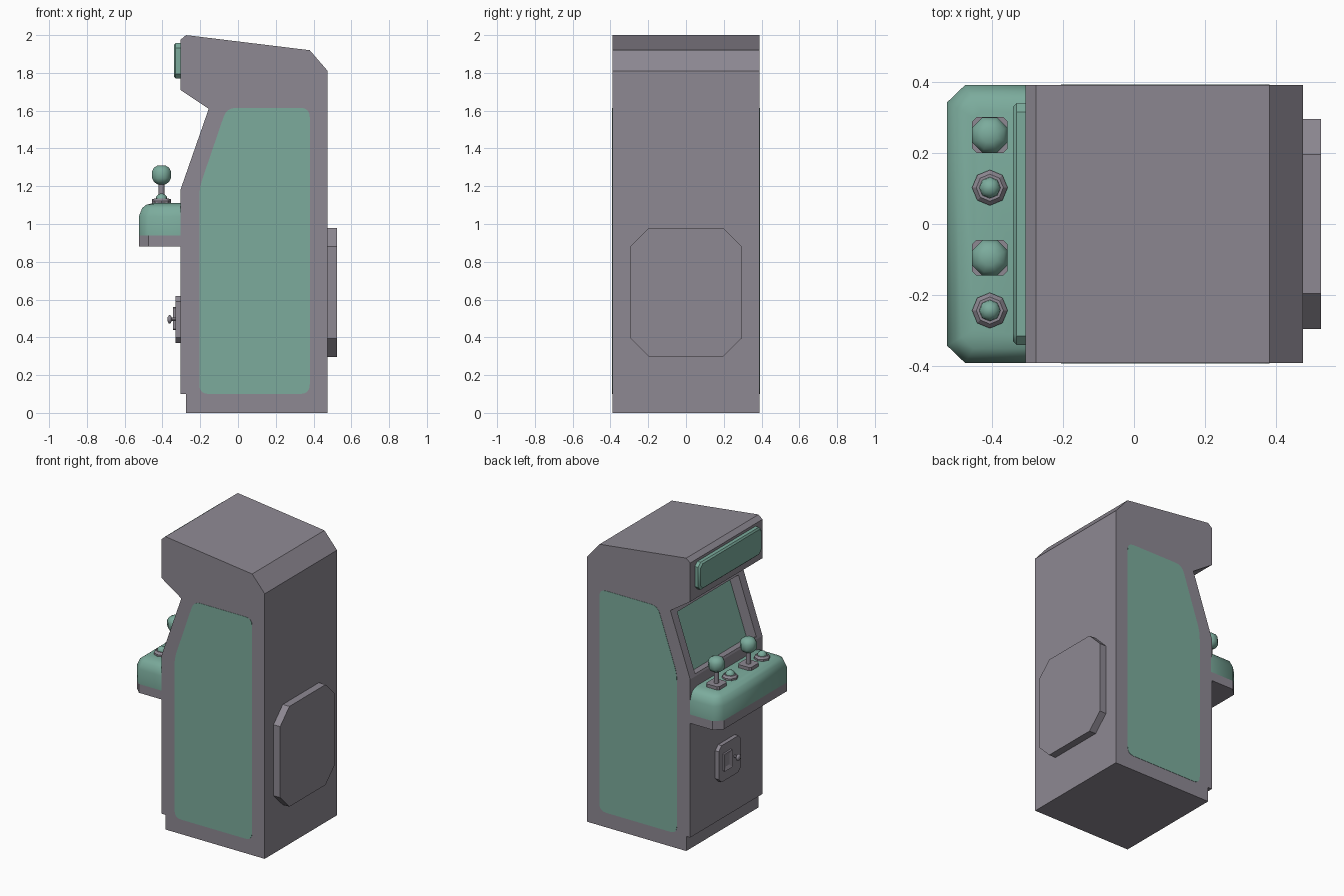
import bpy, bmesh, math
from mathutils import Vector, Matrix

if "Cube" in bpy.data.objects:
    bpy.data.objects.remove(bpy.data.objects["Cube"], do_unlink=True)


def material(name, rgb):
    m = bpy.data.materials.new(name)
    m.use_nodes = True
    m.diffuse_color = (*rgb, 1)
    m.node_tree.nodes["Principled BSDF"].inputs["Base Color"].default_value = (*rgb, 1)
    return m


GREY = material("warm grey", (0.27, 0.25, 0.29))
GREEN = material("sea green", (0.20, 0.41, 0.335))


def finish(name, bm, mats, smooth=0):
    bmesh.ops.recalc_face_normals(bm, faces=bm.faces)
    mesh = bpy.data.meshes.new(name)
    bm.to_mesh(mesh)
    bm.free()
    for m in mats:
        mesh.materials.append(m)
    ob = bpy.data.objects.new(name, mesh)
    bpy.context.collection.objects.link(ob)
    if smooth:
        bpy.ops.object.select_all(action="DESELECT")
        ob.select_set(True)
        bpy.context.view_layer.objects.active = ob
        bpy.ops.object.shade_smooth_by_angle(angle=math.radians(smooth))
    return ob


def loft(rings):
    """Skin a stack of equal-length point rings and cap both ends."""
    bm = bmesh.new()
    vs = [[bm.verts.new(p) for p in r] for r in rings]
    n = len(vs[0])
    for a, b in zip(vs, vs[1:]):
        for i in range(n):
            bm.faces.new((a[i], a[(i + 1) % n], b[(i + 1) % n], b[i]))
    bm.faces.new(vs[0])
    bm.faces.new(vs[-1])
    return bm


def turned(name, x, y, profile, mat, sides=8, phase=0.0, smooth=0, axis_x=False):
    """Stack of regular polygons, given as (radius, height)."""
    rings = []
    for r, h in profile:
        ring = []
        for i in range(sides):
            a = phase + math.tau * i / sides
            c, s = r * math.cos(a), r * math.sin(a)
            ring.append((h, y + c, x + s) if axis_x else (x + c, y + s, h))
        rings.append(ring)
    return finish(name, loft(rings), [mat], smooth)


def rounded(points, radius, steps=4):
    """Round every corner of a polygon with a quadratic curve."""
    out = []
    for i, p in enumerate(points):
        p, a, b = Vector(p), Vector(points[i - 1]), Vector(points[(i + 1) % len(points)])
        s, e = p + (a - p).normalized() * radius, p + (b - p).normalized() * radius
        for k in range(steps + 1):
            t = k / steps
            out.append(s * (1 - t) ** 2 + p * 2 * t * (1 - t) + e * t * t)
    return out


def chamfered(y0, y1, z0, z1, c):
    return [(y0 + c, z0), (y1 - c, z0), (y1, z0 + c), (y1, z1 - c),
            (y1 - c, z1), (y0 + c, z1), (y0, z1 - c), (y0, z0 + c)]


def plate(name, outline, x0, x1, mat):
    """Slab facing along x from a (y, z) outline."""
    return finish(name, loft([[(x, y, z) for y, z in outline] for x in (x0, x1)]), [mat])


# Cabinet body: side profile swept across the width
W = 0.39
LOW, HIGH = (-0.305, 1.18), (-0.155, 1.61)
profile = [(-0.275, 0), (0.475, 0), (0.475, 1.81), (0.38, 1.92), (-0.275, 2), (-0.305, 1.975),
           (-0.305, 1.71), HIGH, LOW, (-0.305, 0.1), (-0.275, 0.1)]
bm = loft([[(x, y, z) for x, z in profile] for y in (-W, W)])
bmesh.ops.recalc_face_normals(bm, faces=bm.faces)

# Recessed screen cut into the sloping face
low, up = Vector((LOW[0], 0, LOW[1])), Vector((HIGH[0] - LOW[0], 0, HIGH[1] - LOW[1])).normalized()
inward = Vector((up.z, 0, -up.x))
screen = min(bm.faces, key=lambda f: (f.calc_center_median() - (low + up * 0.228)).length)
bmesh.ops.inset_individual(bm, faces=[screen], thickness=0.02)


def place_screen(depth):
    for v in screen.verts:
        t = 0.425 if v.co.z > 1.4 else 0.015
        v.co = low + up * t + inward * depth + Vector((0, math.copysign(0.33, v.co.y), 0))


place_screen(0)
bmesh.ops.inset_individual(bm, faces=[screen], thickness=0.005)
place_screen(0.077)
screen.material_index = 1
finish("cabinet", bm, [GREY, GREEN])

# Side panels
panel = rounded([(-0.205, 0.1), (0.38, 0.1), (0.38, 1.615), (-0.06, 1.615), (-0.205, 1.19)], 0.05)
for side, label in ((1, "back_facing"), (-1, "front_facing")):
    rings = [[(x, side * y, z) for x, z in panel] for y in (W - 0.002, W + 0.002)]
    finish("side_panel_" + label, loft(rings), [GREEN])

# Marquee with softened front edge
rings = [[(x, y, z) for y, z in chamfered(-0.34 + i, 0.34 - i, 1.77 + i, 1.957 - i, 0.025)]
         for x, i in ((-0.3, 0), (-0.33, 0), (-0.34, 0.01))]
finish("marquee", loft(rings), [GREEN], 35)

# Rear service hatch
plate("rear_hatch", chamfered(-0.295, 0.295, 0.295, 0.98, 0.1), 0.47, 0.525, GREY)


# Control deck: grey base and rounded green top
def deck_ring(z, i):
    half = [(-0.3, W - i), (-0.475 + i * 0.6, W - i), (-0.525 + i, 0.342 - i * 0.6)]
    return [(x, y, z) for x, y in half] + [(x, -y, z) for x, y in reversed(half)]


finish("deck_base", loft([deck_ring(0.88, 0), deck_ring(0.94, 0)]), [GREY])
finish("deck_top", loft([deck_ring(z, i) for z, i in
                         ((0.94, 0), (1.04, 0), (1.085, 0.018), (1.102, 0.04), (1.11, 0.075))]), [GREEN], 50)

# Joysticks and buttons for two players
X = -0.405
for n, y in enumerate((0.25, -0.095), 1):
    base = [(X + a, y + b) for a, b in chamfered(-0.05, 0.05, -0.05, 0.05, 0.012)]
    finish(f"stick_base_{n}", loft([[(a, b, z) for a, b in base] for z in (1.1, 1.132)]), [GREY])
    turned(f"stick_shaft_{n}", X, y, [(0.016, 1.12), (0.016, 1.23)], GREY, smooth=50)
    ball = [(0.022, 1.21), (0.043, 1.222), (0.054, 1.242), (0.054, 1.278), (0.043, 1.298), (0.022, 1.31)]
    turned(f"stick_ball_{n}", X, y, ball, GREEN, phase=math.pi / 8, smooth=60)
    yb = y - 0.148
    turned(f"button_ring_{n}", X, yb, [(0.05, 1.1), (0.05, 1.122), (0.038, 1.135)], GREY, smooth=30)
    dome = [(0.031, 1.13), (0.028, 1.145), (0.018, 1.156), (0.006, 1.161)]
    turned(f"button_dome_{n}", X, yb, dome, GREEN, smooth=60)

# Coin door with slot frame and return knob
plate("coin_door", chamfered(-0.12, 0.12, 0.37, 0.62, 0.03), -0.3, -0.332, GREY)
bm = loft([[(x, y, z) for y, z in chamfered(-0.012, 0.075, 0.44, 0.56, 0.004)] for x in (-0.33, -0.345)])
bmesh.ops.recalc_face_normals(bm, faces=bm.faces)
front = min(bm.faces, key=lambda f: f.calc_center_median().x)
bmesh.ops.inset_individual(bm, faces=[front], thickness=0.025)
bmesh.ops.translate(bm, verts=front.verts, vec=(0.01, 0, 0))
finish("coin_slot", bm, [GREY])
turned("knob_stem", 0.495, -0.05, [(0.009, -0.33), (0.009, -0.36)], GREY, axis_x=True)
turned("knob", 0.495, -0.05, [(0.012, -0.352), (0.022, -0.358), (0.022, -0.366), (0.012, -0.372)],
       GREY, axis_x=True, smooth=60)
